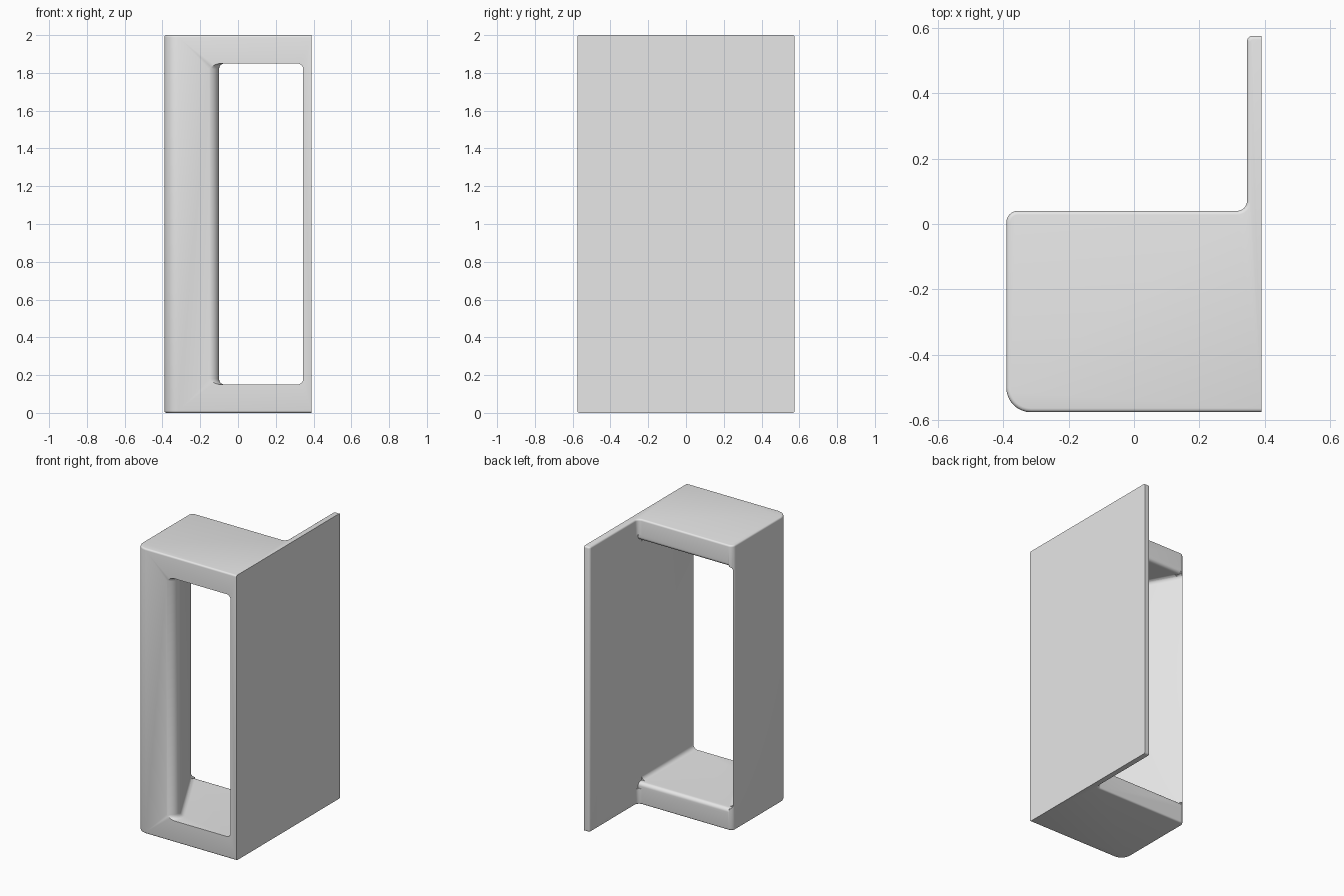
import bpy, bmesh, math
from mathutils import Vector

if "Cube" in bpy.data.objects:
    bpy.data.objects.remove(bpy.data.objects["Cube"])

grey = bpy.data.materials.new("light_grey")
grey.use_nodes = True
grey.diffuse_color = (0.8, 0.8, 0.8, 1)
grey.node_tree.nodes["Principled BSDF"].inputs["Base Color"].default_value = (0.8, 0.8, 0.8, 1)


def rounded(corners, steps=8):
    """Outline from (a, b, radius) corners, each filleted by its radius."""
    pts = []
    for i, (a, b, r) in enumerate(corners):
        p = Vector((a, b))
        if not r:
            pts.append(p)
            continue
        u = (Vector(corners[i - 1][:2]) - p).normalized()
        v = (Vector(corners[(i + 1) % len(corners)][:2]) - p).normalized()
        half = u.angle(v) / 2
        t = r / math.tan(half)
        c = p + (u + v).normalized() * r / math.sin(half)
        s, e = p + u * t - c, p + v * t - c
        total = s.angle(e)
        for k in range(steps + 1):
            f = k / steps
            w = (s * math.sin((1 - f) * total) + e * math.sin(f * total)) / math.sin(total)
            pts.append(c + w)
    return pts


def prism(name, outline, lo, hi, axis="Z", bevel=0, keep_sharp=None):
    """Extrude an outline along Z (xy outline) or X (yz outline), rounding the rims."""
    place = (lambda p, h: (p.x, p.y, h)) if axis == "Z" else (lambda p, h: (h, p.x, p.y))
    bm = bmesh.new()
    low = [bm.verts.new(place(p, lo)) for p in outline]
    high = [bm.verts.new(place(p, hi)) for p in outline]
    caps = [bm.faces.new(low), bm.faces.new(high)]
    n = len(outline)
    for i in range(n):
        j = (i + 1) % n
        bm.faces.new((low[i], low[j], high[j], high[i]))
    bmesh.ops.recalc_face_normals(bm, faces=bm.faces[:])
    if bevel:
        rim = [e for f in caps for e in f.edges
               if keep_sharp is None or not all(abs(v.co.x - keep_sharp) < 1e-4 for v in e.verts)]
        bmesh.ops.bevel(bm, geom=rim, offset=bevel, segments=4, profile=0.5,
                        affect="EDGES", clamp_overlap=False)
    mesh = bpy.data.meshes.new(name)
    bm.to_mesh(mesh)
    bm.free()
    mesh.materials.append(grey)
    ob = bpy.data.objects.new(name, mesh)
    bpy.context.collection.objects.link(ob)
    return ob


# Full-height body with the tall side plate
front, back, rear, side, inner = -0.575, 0.04, 0.575, 0.39, 0.345
body = prism("handle_frame", rounded([
    (side, front, 0), (side, rear, 0), (inner, rear, 0.018), (inner, back, 0.03),
    (-side, back, 0.035), (-side, front, 0.075)]), 0, 2, bevel=0.012, keep_sharp=side)

# Through opening, leaving a wedge-shaped grip wall with a round nose
opening = prism("opening_cutter", rounded([
    (inner, -0.7, 0), (inner, 0.11, 0), (-0.43, 0.11, 0),
    (-0.06, -0.576, 0.06), (-0.2, -0.576, 0), (-0.2, -0.7, 0)]),
    0.15, 1.85, bevel=0.03)

# Rounded inner back edges of the top and bottom bars
flare = prism("flare_cutter", rounded([
    (0.0, 0.2, 0), (0.0, 0.15, 0), (back, 0.15, 0.025), (back, 0.11, 0), (0.1, 0.11, 0),
    (0.1, 1.89, 0), (back, 1.89, 0), (back, 1.85, 0.025), (0.0, 1.85, 0), (0.0, 1.8, 0)]),
    -0.36, inner - 0.001, axis="X")

bpy.context.view_layer.objects.active = body
body.select_set(True)
for cutter in (opening, flare):
    cutter.hide_render = True
    mod = body.modifiers.new(cutter.name, "BOOLEAN")
    mod.operation = "DIFFERENCE"
    mod.solver = "EXACT"
    mod.object = cutter
    bpy.ops.object.modifier_apply(modifier=mod.name)
    bpy.data.objects.remove(cutter)
bpy.ops.object.shade_smooth_by_angle(angle=math.radians(35))
